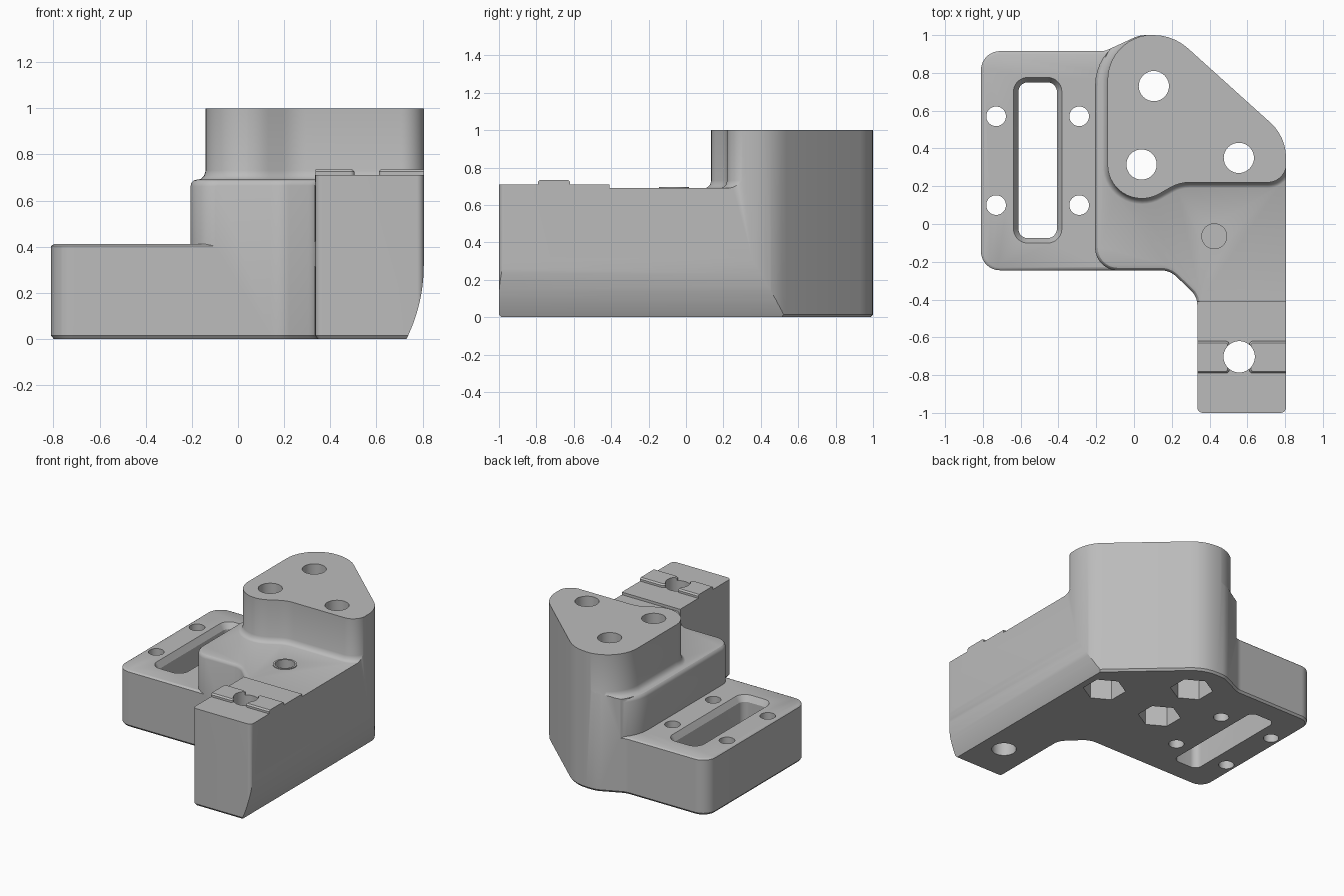
import bpy, bmesh, math
from mathutils import Vector, Matrix

if "Cube" in bpy.data.objects:
    bpy.data.objects.remove(bpy.data.objects["Cube"], do_unlink=True)

grey = bpy.data.materials.new("plain grey")
grey.use_nodes = True
COLOUR = (0.5, 0.5, 0.5, 1)
grey.diffuse_color = COLOUR
for node in grey.node_tree.nodes:
    if node.type == 'BSDF_PRINCIPLED':
        node.inputs["Base Color"].default_value = COLOUR


def rounded(corners):
    """Turn (x, y, radius) corners, counter-clockwise, into outline points."""
    out = []
    for i, (x, y, r) in enumerate(corners):
        p = Vector((x, y))
        if r == 0:
            out.append(p)
            continue
        d1 = (Vector(corners[i - 1][:2]) - p).normalized()
        d2 = (Vector(corners[(i + 1) % len(corners)][:2]) - p).normalized()
        half = d1.angle(d2) / 2
        centre = p + (d1 + d2).normalized() * r / math.sin(half)
        a = p + d1 * r / math.tan(half) - centre
        b = p + d2 * r / math.tan(half) - centre
        sweep = math.atan2(a.x * b.y - a.y * b.x, a.dot(b))
        steps = max(3, round(abs(sweep) / math.radians(8)))
        out += [centre + Matrix.Rotation(sweep * k / steps, 2) @ a
                for k in range(steps + 1)]
    return out


def box(x0, x1, y0, y1, r=0):
    return rounded([(x0, y0, r), (x1, y0, r), (x1, y1, r), (x0, y1, r)])


def disc(x, y, r, sides=40, turn=0):
    return [Vector((x + r * math.cos(turn + math.tau * k / sides),
                    y + r * math.sin(turn + math.tau * k / sides))) for k in range(sides)]


def grow(points, d):
    """Offset an outline outwards by d."""
    out = []
    for i, p in enumerate(points):
        e1 = (p - points[i - 1]).normalized()
        e2 = (points[(i + 1) % len(points)] - p).normalized()
        n1, n2 = Vector((e1.y, -e1.x)), Vector((e2.y, -e2.x))
        out.append(p + (n1 + n2) * d / (1 + n1.dot(n2)))
    return out


def loft(name, outline, levels, matrix=Matrix()):
    """Solid from an outline stacked at (height, offset) levels."""
    bm = bmesh.new()
    rings = [[bm.verts.new((p.x, p.y, z)) for p in grow(outline, d)] for z, d in levels]
    n = len(outline)
    for low, high in zip(rings, rings[1:]):
        for i in range(n):
            j = (i + 1) % n
            bm.faces.new((low[i], low[j], high[j], high[i]))
    bm.faces.new(rings[0][::-1])
    bm.faces.new(rings[-1])
    bm.transform(matrix)
    bmesh.ops.recalc_face_normals(bm, faces=bm.faces)
    mesh = bpy.data.meshes.new(name)
    bm.to_mesh(mesh)
    bm.free()
    mesh.materials.append(grey)
    obj = bpy.data.objects.new(name, mesh)
    bpy.context.collection.objects.link(obj)
    return obj


def combine(target, other, operation):
    mod = target.modifiers.new(other.name, 'BOOLEAN')
    mod.operation, mod.solver, mod.object = operation, 'EXACT', other
    bpy.ops.object.select_all(action='DESELECT')
    bpy.context.view_layer.objects.active = target
    target.select_set(True)
    bpy.ops.object.modifier_apply(modifier=mod.name)
    bpy.data.objects.remove(other, do_unlink=True)


DEEP = -0.1

# Stepped block: low flange, middle body, tall head, front arm and its pads
flange_outline = rounded([(-.81, -.245, .1), (.1, -.245, 0), (.1, 1, 0), (.03, 1, 0),
                          (-.155, .915, .1), (-.81, .915, .1)])
bracket = loft("bracket", flange_outline,
               [(DEEP, .002), (.4, .002), (.407, -.004), (.412, -.015)])

body_outline = rounded([(-.205, -.245, .12), (.19, -.245, .12), (.335, -.385, .1),
                        (.335, -.5, 0), (.9, -.5, 0), (.9, 1.003, 0), (-.205, 1.003, .27)])
body = loft("body", body_outline,
            [(DEEP, .001), (.662, .001), (.678, -.004), (.687, -.013), (.691, -.028)])

head_outline = rounded([(-.14, .135, .18), (.09, .135, .18), (.24, .22, .2), (.807, .22, .1),
                        (.807, .6, 0), (.3, 1.002, 0), (-.14, 1.002, .24)])
head = loft("head", head_outline,
            [(DEEP, .04), (.687, .04), (.695, .02), (.708, .007), (.73, 0), (1, 0)])

arm = loft("arm", box(.3, .9, -1.1, -.41), [(DEEP, 0), (.71, 0)])
pads = [loft("pad", box(x0, x1, -.79, -.62, .02), [(.6, 0), (.725, 0), (.735, -.01)])
        for x0, x1 in ((.25, .505), (.61, .9))]
boss = loft("boss", disc(.425, -.065, .08), [(.6, 0), (.697, 0)])
for part in [body, head, arm, boss] + pads:
    combine(bracket, part, 'UNION')

# Trim everything to the outer wall, with a small chamfer round the foot
wall_outline = rounded([(-.81, -.245, .1), (.19, -.245, .12), (.335, -.385, .1),
                        (.335, -1, .03), (.805, -1, .03), (.805, .462, .25),
                        (.208, 1, .27), (.03, 1, .15), (-.155, .915, .1), (-.81, .915, .1)])
wall = loft("outer_wall", wall_outline, [(0, -.012), (.015, 0), (1.2, 0)])
combine(bracket, wall, 'INTERSECT')

# Curved undercut along the straight side
R, TOP = .72, .32
curve = []
for k in range(13):
    z = TOP - k * .03
    curve.append(Vector((.805 - R + math.sqrt(R * R - (TOP - z) ** 2), z)))
side = curve + [Vector((.95, curve[-1].y)), Vector((.95, TOP))]
cutters = [loft("side_cut", side, [(-1.2, 0), (1.2, 0)], Matrix.Rotation(math.pi / 2, 4, 'X'))]

# Bolt holes through the head with hexagonal nut pockets underneath
for x, y in ((.105, .73), (.04, .315), (.555, .35)):
    cutters.append(loft("bolt_hole", disc(x, y, .08), [(DEEP, 0), (1.2, 0)]))
    cutters.append(loft("nut_pocket", disc(x, y, .145, 6, math.pi / 6), [(DEEP, 0), (.4, 0)]))

# Flange screw holes and slot, arm hole, blind hole
for x in (-.73, -.29):
    for y in (.1, .57):
        cutters.append(loft("screw_hole", disc(x, y, .052), [(DEEP, 0), (.6, 0)]))
cutters.append(loft("slot", box(-.612, -.408, -.075, .75, .05),
                    [(DEEP, 0), (.37, 0), (.412, .026), (.5, .026)]))
cutters.append(loft("arm_hole", disc(.557, -.703, .083), [(DEEP, 0), (1.2, 0)]))
cutters.append(loft("blind_hole", disc(.425, -.065, .066), [(.55, 0), (.9, 0)]))
for cutter in cutters:
    combine(bracket, cutter, 'DIFFERENCE')

bpy.ops.object.shade_smooth_by_angle(angle=math.radians(28))
